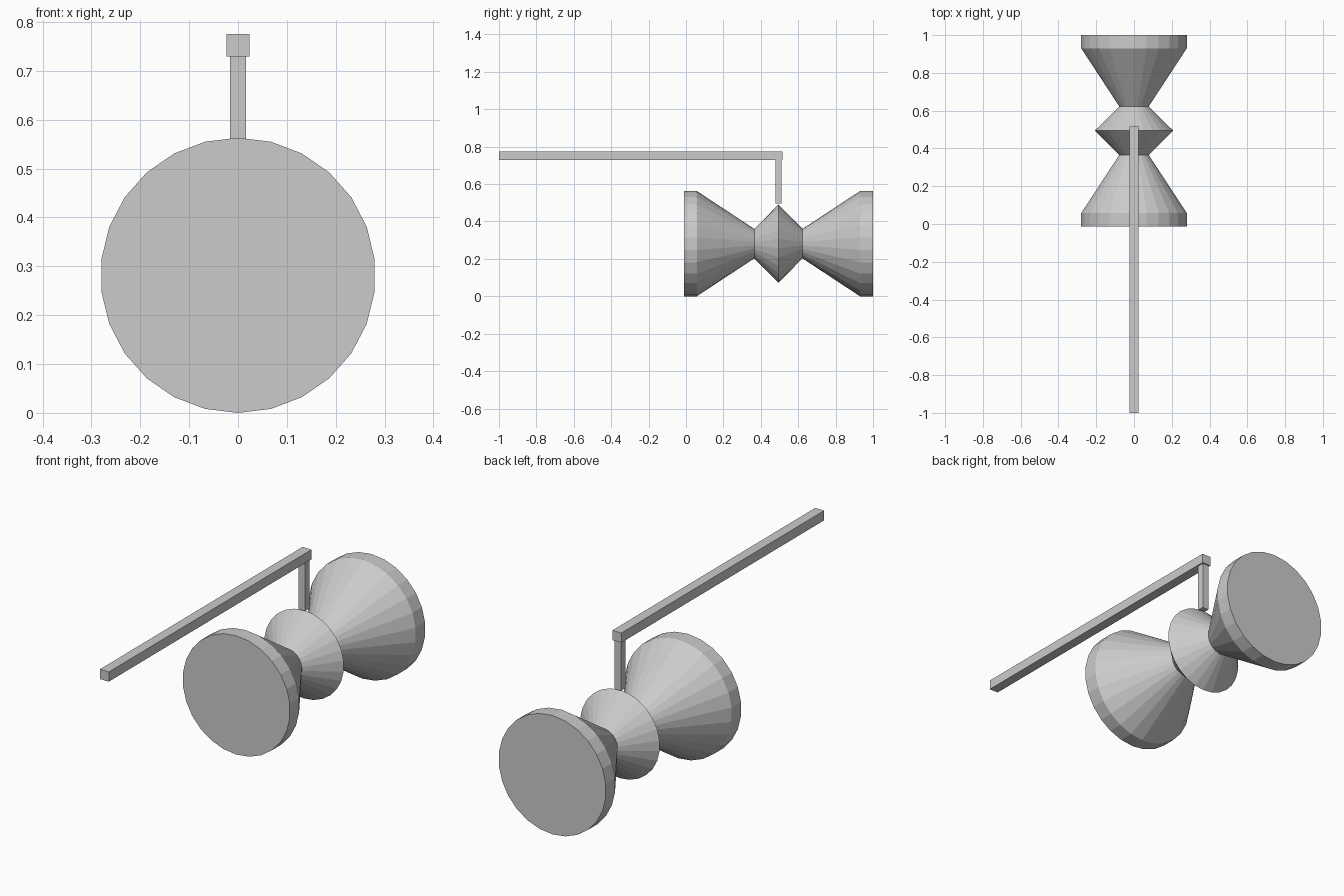
import bpy, bmesh, math

if "Cube" in bpy.data.objects:
    bpy.data.objects.remove(bpy.data.objects["Cube"])

grey = bpy.data.materials.new("plain grey")
grey.diffuse_color = (0.6, 0.6, 0.6, 1)
grey.use_nodes = True
grey.node_tree.nodes["Principled BSDF"].inputs["Base Color"].default_value = grey.diffuse_color

SIDES = 26
CY, CZ = 0.494, 0.2815   # middle of the roller


def add_object(name, bm):
    bmesh.ops.recalc_face_normals(bm, faces=bm.faces)
    mesh = bpy.data.meshes.new(name)
    bm.to_mesh(mesh)
    bm.free()
    mesh.materials.append(grey)
    obj = bpy.data.objects.new(name, mesh)
    bpy.context.collection.objects.link(obj)
    return obj


def box(name, x, y, z):
    bm = bmesh.new()
    bmesh.ops.create_cube(bm, size=1)
    for v in bm.verts:
        v.co = [lo + (c + 0.5) * (hi - lo) for c, (lo, hi) in zip(v.co, (x, y, z))]
    return add_object(name, bm)


# Roller: mirrored profile of (offset along y, radius), low-poly rings
half = [(0.129, 0.079), (0.436, 0.2815), (0.506, 0.2815)]
profile = [(-d, r) for d, r in reversed(half)] + [(0, 0.209)] + half
bm = bmesh.new()
rings = []
for d, r in profile:
    rings.append([bm.verts.new((r * math.sin(a), CY + d, CZ + r * math.cos(a)))
                  for a in (math.tau * i / SIDES for i in range(SIDES))])
for a, b in zip(rings, rings[1:]):
    for i in range(SIDES):
        j = (i + 1) % SIDES
        bm.faces.new((a[i], a[j], b[j], b[i]))
bm.faces.new(rings[0])
bm.faces.new(rings[-1])
add_object("roller", bm)

# Upright post and long handle bar
box("post", (-0.0165, 0.0165), (CY - 0.0165, CY + 0.0165), (0.497, 0.729))
box("handle_bar", (-0.0235, 0.0235), (-1, 0.517), (0.729, 0.775))
